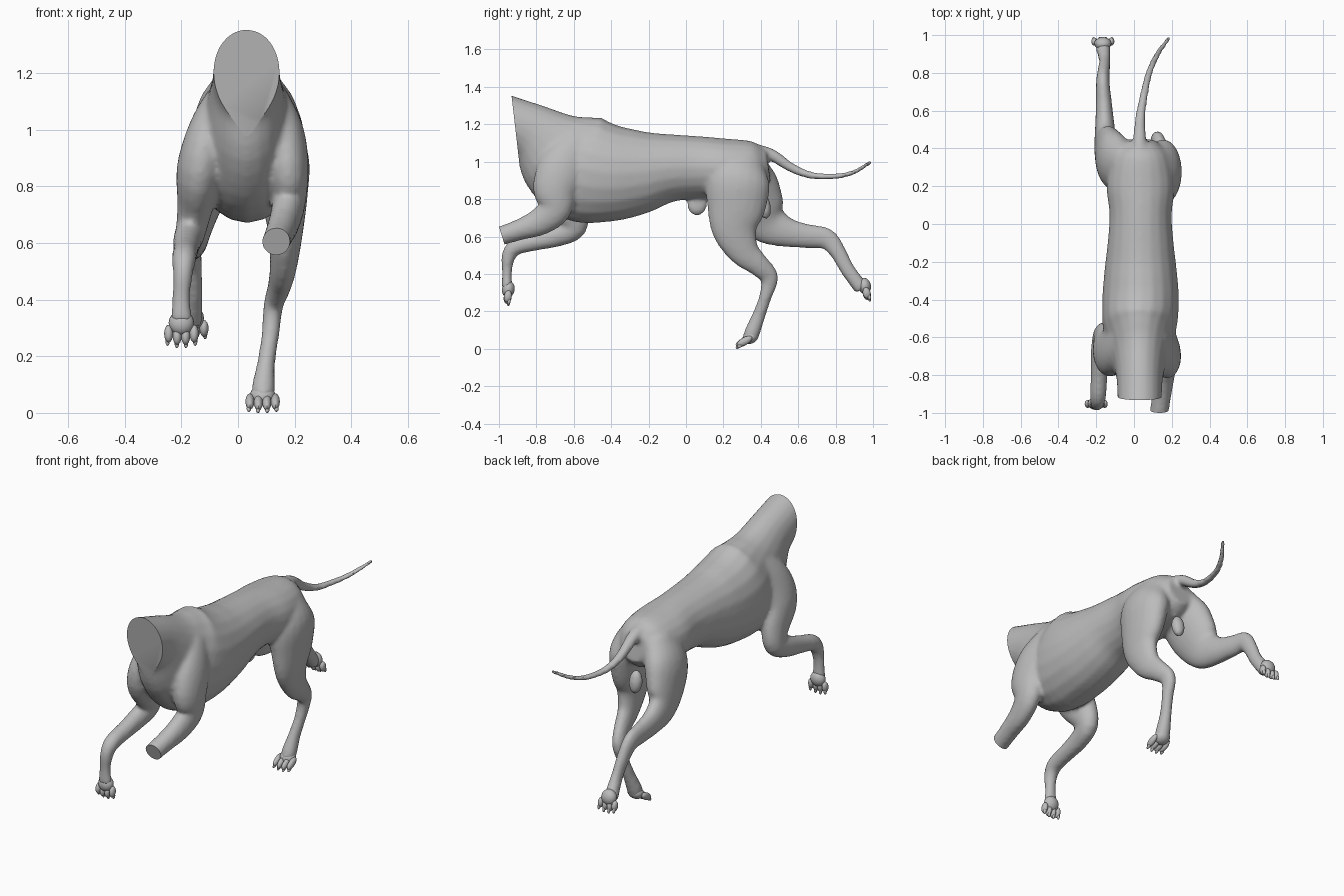
import bpy, bmesh, math
from mathutils import Vector, Matrix

cube = bpy.data.objects.get("Cube")
if cube:
    bpy.data.objects.remove(cube)

coat = bpy.data.materials.new("coat_grey")
coat.use_nodes = True
COLOUR = (0.5, 0.5, 0.5, 1)
coat.diffuse_color = COLOUR
coat.node_tree.nodes["Principled BSDF"].inputs["Base Color"].default_value = COLOUR


def spline(rows, steps=4):
    """Catmull-Rom interpolation of rows of numbers."""
    rows = [Vector(r) for r in rows]
    pts = [rows[0] * 2 - rows[1]] + rows + [rows[-1] * 2 - rows[-2]]
    out = []
    for a, b, c, d in zip(pts, pts[1:], pts[2:], pts[3:]):
        for i in range(steps):
            t = i / steps
            out.append(0.5 * (2 * b + (c - a) * t + (2 * a - 5 * b + 4 * c - d) * t * t
                              + (3 * b - a - 3 * c + d) * t ** 3))
    return out + [rows[-1]]


def tube(bm, rows, sides=20):
    """Closed loft through rows of x, y, z, half width, half depth."""
    path = spline(rows)
    rings = []
    for i, p in enumerate(path):
        ahead = path[min(i + 1, len(path) - 1)]
        behind = path[max(i - 1, 0)]
        along = Vector((ahead - behind)[:3]).normalized()
        depth = along.cross(Vector((1, 0, 0))).normalized()
        side = depth.cross(along).normalized()
        ring = []
        for k in range(sides):
            a = math.tau * k / sides
            ring.append(bm.verts.new(Vector(p[:3]) + side * p[3] * math.cos(a)
                                     + depth * p[4] * math.sin(a)))
        rings.append(ring)
    for r, s in zip(rings, rings[1:]):
        for k in range(sides):
            n = (k + 1) % sides
            bm.faces.new((r[k], r[n], s[n], s[k]))
    bm.faces.new(rings[0][::-1])
    bm.faces.new(rings[-1])


def blob(bm, centre, size, pitch=0.0):
    """Ellipsoid, pitched about the x axis."""
    m = Matrix.Translation(centre) @ Matrix.Rotation(pitch, 4, 'X') @ Matrix.Diagonal((*size, 1))
    bmesh.ops.create_uvsphere(bm, u_segments=16, v_segments=10, radius=1, matrix=m)


def finish(name, bm, angle=40):
    bmesh.ops.recalc_face_normals(bm, faces=bm.faces[:])
    mesh = bpy.data.meshes.new(name)
    bm.to_mesh(mesh)
    bm.free()
    mesh.materials.append(coat)
    ob = bpy.data.objects.new(name, mesh)
    bpy.context.scene.collection.objects.link(ob)
    bpy.ops.object.select_all(action='DESELECT')
    ob.select_set(True)
    bpy.context.view_layer.objects.active = ob
    bpy.ops.object.shade_smooth_by_angle(angle=math.radians(angle))
    return ob


# Body and limbs as overlapping lofts
bm = bmesh.new()
torso = [(.035, .44, .98, .08, .09), (.035, .36, .97, .15, .14), (.035, .2, .965, .18, .16),
         (.035, .05, .97, .165, .168), (.035, -.1, .965, .175, .185), (.035, -.25, .945, .192, .228),
         (.035, -.4, .94, .203, .262), (.03, -.55, .965, .195, .29), (.03, -.68, 1.04, .155, .25),
         (.03, -.8, 1.145, .125, .165), (.03, -.9, 1.2, .118, .137), (.03, -1, 1.24, .115, .13)]
left_foreleg = [(.12, -.56, 1.1, .06, .1), (.155, -.65, .98, .08, .13), (.175, -.7, .86, .075, .12),
                (.18, -.7, .75, .06, .09), (.165, -.78, .68, .055, .075), (.15, -.88, .64, .052, .058),
                (.137, -.97, .61, .05, .052), (.125, -1.06, .58, .05, .05)]
right_foreleg = [(-.05, -.54, 1.1, .06, .1), (-.1, -.65, .98, .08, .13), (-.135, -.68, .86, .082, .125),
                 (-.15, -.62, .74, .065, .1), (-.165, -.6, .65, .055, .07), (-.18, -.69, .605, .05, .06),
                 (-.185, -.8, .575, .045, .05), (-.19, -.91, .545, .043, .045),
                 (-.195, -.95, .49, .036, .038), (-.2, -.957, .41, .032, .027), (-.2, -.957, .32, .04, .03)]
left_hind_leg = [(.11, .3, 1, .08, .12), (.15, .28, .9, .1, .17), (.162, .27, .77, .085, .16),
                 (.168, .26, .64, .062, .125), (.16, .31, .52, .048, .085), (.145, .39, .445, .04, .06),
                 (.125, .445, .38, .035, .05), (.115, .425, .28, .032, .034), (.1, .39, .18, .032, .036),
                 (.09, .355, .09, .042, .042), (.088, .34, .05, .04, .04)]
right_hind_leg = [(-.04, .3, 1, .08, .12), (-.1, .33, .88, .095, .16), (-.13, .38, .76, .08, .15),
                  (-.15, .44, .67, .06, .115), (-.155, .54, .622, .05, .08), (-.16, .65, .602, .042, .065),
                  (-.165, .75, .588, .036, .058), (-.16, .81, .52, .033, .045), (-.155, .86, .43, .03, .04),
                  (-.16, .91, .36, .036, .04), (-.165, .94, .32, .042, .04)]
tail = [(.03, .36, 1.06, .045, .04), (.03, .46, 1.035, .035, .033), (.033, .56, .97, .028, .026),
        (.05, .67, .927, .023, .02), (.08, .8, .922, .02, .016), (.125, .9, .945, .018, .014),
        (.19, .99, 1, .013, .012)]
for rows in (torso, left_foreleg, right_foreleg, left_hind_leg, right_hind_leg, tail):
    tube(bm, rows)
# Breast, underbelly and rear details
blob(bm, (.025, -.66, .88), (.15, .12, .16))
blob(bm, (.035, .06, .77), (.025, .055, .06), -.3)
blob(bm, (.035, .42, .76), (.04, .035, .07), .15)

body = finish("body", bm)
remesh = body.modifiers.new("blend", 'REMESH')
remesh.mode = 'VOXEL'
remesh.voxel_size = 0.011
smooth = body.modifiers.new("soften", 'SMOOTH')
smooth.factor = 0.5
smooth.iterations = 10

# Bake the blend, then slice neck and raised foreleg flat
depsgraph = bpy.context.evaluated_depsgraph_get()
baked = bpy.data.meshes.new_from_object(body.evaluated_get(depsgraph))
bpy.data.objects.remove(body)
bm = bmesh.new()
bm.from_mesh(baked)
cuts = [((0, -.915, 1.2), (0, -1, -.115), lambda c: c.z > .95 and c.y < -.6),
        ((.13, -.985, .605), (0, -.95, -.3), lambda c: c.x > .05 and c.y < -.88 and c.z < .8)]
for point, normal, inside in cuts:
    faces = [f for f in bm.faces if inside(f.calc_center_median())]
    edges = {e for f in faces for e in f.edges}
    verts = {v for f in faces for v in f.verts}
    bmesh.ops.bisect_plane(bm, geom=faces + list(edges) + list(verts), plane_co=point,
                           plane_no=normal, clear_outer=True)
    bmesh.ops.holes_fill(bm, edges=[e for e in bm.edges if e.is_boundary], sides=0)
finish("body", bm)


def paw(name, centre, pitch, spread=.03, length=.045):
    """Pad with four toes and claws fanning along the pitched direction."""
    bm = bmesh.new()
    centre = Vector(centre)
    turn = Matrix.Rotation(pitch, 3, 'X')
    blob(bm, centre, (.045, .045, .034), pitch)
    for i in range(4):
        off = i - 1.5
        reach = .05 - .008 * abs(off)
        blob(bm, centre + turn @ Vector((off * spread, -reach, -.004)), (.016, length, .021), pitch)
        blob(bm, centre + turn @ Vector((off * spread * 1.08, -reach - length * .75, -.014)),
             (.008, .018, .009), pitch)
    finish(name, bm)


paw("right_front_paw", (-.2, -.95, .318), 1.4, length=.032)
paw("left_hind_paw", (.087, .345, .062), .5)
paw("right_hind_paw", (-.165, .955, .335), 1.75, length=.03)
